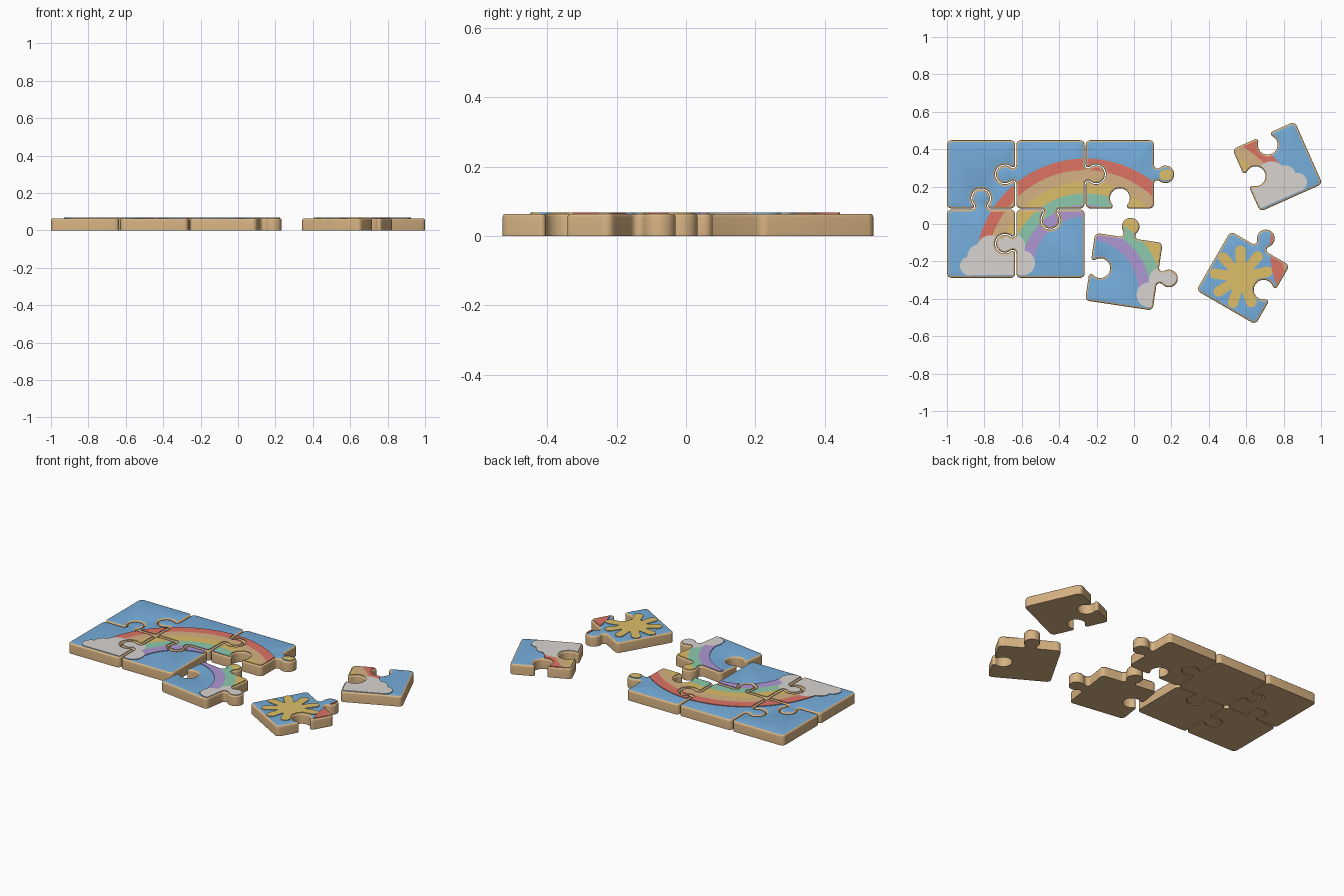
import bpy, bmesh, math
from mathutils import Vector, Matrix
from mathutils.geometry import delaunay_2d_cdt

if "Cube" in bpy.data.objects:
    bpy.data.objects.remove(bpy.data.objects["Cube"])

S = 0.371                      # cell size of the assembled puzzle
X0, Y0 = -1.003, -0.291        # lower left corner of the assembled puzzle
GAP, RIM, TOP, PRINT = 0.003, 0.009, 0.064, 0.004


def material(name, rgb):
    m = bpy.data.materials.new(name)
    lin = [((c / 255 + 0.055) / 1.055) ** 2.4 for c in rgb]
    m.diffuse_color = (*lin, 1)
    m.use_nodes = True
    m.node_tree.nodes["Principled BSDF"].inputs["Base Color"].default_value = m.diffuse_color
    return m


MATS = [material("wood", (214, 178, 130)), material("sky blue", (118, 174, 220)),
        material("red", (222, 116, 101)), material("yellow", (220, 190, 104)),
        material("green", (140, 202, 174)), material("purple", (174, 151, 212)),
        material("cloud white", (215, 212, 208))]
WOOD, BLUE, RED, YELLOW, GREEN, PURPLE, WHITE = range(7)


def arc(cx, cy, r, a0, a1, n):
    """n+1 points on an arc, angles in degrees."""
    return [(cx + r * math.cos(math.radians(a0 + (a1 - a0) * i / n)),
             cy + r * math.sin(math.radians(a0 + (a1 - a0) * i / n))) for i in range(n + 1)]


def circle(cx, cy, r, n=32):
    return arc(cx, cy, r, 0, 360, n)[:-1]


def picture():
    """The whole picture as (polygon, material); later ones lie on top."""
    regions = []
    # rainbow bands as nested half discs
    for i, mat in enumerate((RED, WOOD, YELLOW, GREEN, PURPLE, BLUE)):
        r, low = 0.59 - 0.062 * i, -0.243 - 0.003 * i
        dome = arc(-0.26, -0.24, r, 0, 180, 56)
        regions.append(([(-0.26 - r, low), (-0.26 + r, low)] + dome, mat))
    # clouds, mirrored about the rainbow's middle
    for m in (1, -1):
        for x, y, r in ((-0.62, -0.225, 0.05), (-0.505, -0.14, 0.08),
                        (-0.39, -0.12, 0.068), (-0.335, -0.208, 0.066), (-0.57, -0.17, 0.06)):
            regions.append((circle(-0.26 + m * x, y, r), WHITE))
        a, b = sorted((-0.26 + m * -0.62, -0.26 + m * -0.335))
        regions.append(([(a, -0.273), (b, -0.273), (b, -0.15), (a, -0.15)], WHITE))
    # sun with nine rounded rays
    sx, sy = 0.305, 0.268
    regions.append((circle(sx, sy, 0.082, 40), YELLOW))
    for k in range(9):
        a = math.radians(-178 + 40 * k)
        ray = [(0.03, 0.024), (0.03, -0.024)] + arc(0.142, 0, 0.028, -90, 90, 10)
        regions.append(([(sx + x * math.cos(a) - y * math.sin(a),
                          sy + x * math.sin(a) + y * math.cos(a)) for x, y in ray], YELLOW))
    return regions


def inside(p, poly):
    x, y = p
    hit = False
    x1, y1 = poly[-1]
    for x2, y2 in poly:
        if (y1 > y) != (y2 > y) and x < (x2 - x1) * (y - y1) / (y2 - y1) + x1:
            hit = not hit
        x1, y1 = x2, y2
    return hit


def knob(s):
    """Tab (s=1) or socket (s=-1) profile as (along, outward) points."""
    f, r, c = 0.016, 0.05, 0.058
    a = math.sqrt((f + r) ** 2 - (c - f) ** 2)
    phi = math.degrees(math.atan2(c - f, a))
    pts = arc(-a, f, f, -90, phi, 7)[:-1] + arc(0, c, r, 180 + phi, -phi, 28) \
        + arc(a, f, f, 180 - phi, 270, 7)[1:]
    return [(t, s * h) for t, h in pts]


def normals(pts):
    """Outward mitred normals of a counter-clockwise loop."""
    out = []
    for i, p in enumerate(pts):
        d1 = (p - pts[i - 1]).normalized()
        d2 = (pts[(i + 1) % len(pts)] - p).normalized()
        n = Vector((d1.y + d2.y, -d1.x - d2.x)).normalized()
        out.append(n / max(0.6, n.dot(Vector((d1.y, -d1.x)))))
    return out


def outline(tabs):
    """Top face outline; tabs are given as bottom, right, top, left."""
    h, r, pts = S / 2, 0.028, []
    for k, s in enumerate(tabs):
        side = [(t, -h - o) for t, o in (knob(s) if s else [])]
        side += arc(h - r, -h + r, r, -90, 0, 6)
        rot = Matrix.Rotation(k * math.pi / 2, 2)
        pts += [rot @ Vector(p) for p in side]
    return [p - n * (GAP + RIM) for p, n in zip(pts, normals(pts))]


REGIONS = picture()


def piece(name, col, row, tabs, loc=None, angle=0):
    centre = Vector((X0 + (col + 0.5) * S, Y0 + (row + 0.5) * S))
    rim = outline(tabs)
    # only the picture parts that reach this piece
    regions = []
    for poly, mat in REGIONS:
        pts = [Vector(p) - centre for p in poly]
        regions.append((pts, mat))
    verts, edges = [], []
    for loop in [rim] + [p for p, m in regions]:
        b, n = len(verts), len(loop)
        verts += loop
        edges += [(b + i, b + (i + 1) % n) for i in range(n)]
    cv, ce, cf = delaunay_2d_cdt(verts, edges, [], 0, 1e-6)[:3]

    # top surface cut along the picture
    bm = bmesh.new()
    bv, printed = {}, []
    for f in cf:
        mid = sum((cv[i] for i in f), Vector((0, 0))) / len(f)
        if not inside(mid, rim):
            continue
        mat, raised = BLUE, False
        for k in range(len(regions) - 1, -1, -1):
            if inside(mid, regions[k][0]):
                mat, raised = regions[k][1], regions[k][1] != BLUE
                break
        for i in f:
            if i not in bv:
                bv[i] = bm.verts.new((cv[i].x, cv[i].y, TOP))
        face = bm.faces.new([bv[i] for i in f])
        face.normal_update()
        if face.normal.z < 0:
            face.normal_flip()
        face.material_index = mat
        if raised:
            printed.append(face)

    # rounded rim, side wall and underside
    follow = {}
    for e in bm.edges:
        if e.is_boundary:
            lp = e.link_loops[0]
            follow[lp.vert] = lp.link_loop_next.vert
    start = next(iter(follow))
    loop, v = [start], follow[start]
    while v is not start and len(loop) <= len(follow):
        loop.append(v)
        v = follow[v]
    flat = [v.co.xy for v in loop]
    nrm, prev, n = normals(flat), loop, len(loop)
    for out, z in ((0.005, 0.0625), (0.008, 0.059), (RIM, 0.054), (RIM, 0)):
        ring = [bm.verts.new((*(p + d * out), z)) for p, d in zip(flat, nrm)]
        for i in range(n):
            j = (i + 1) % n
            bm.faces.new((prev[j], prev[i], ring[i], ring[j])).material_index = WOOD
        prev = ring
    bm.faces.new(list(reversed(prev))).material_index = WOOD

    # slightly raised print
    if printed:
        res = bmesh.ops.extrude_face_region(bm, geom=printed)
        new = [g for g in res["geom"] if isinstance(g, bmesh.types.BMVert)]
        bmesh.ops.translate(bm, verts=new, vec=(0, 0, PRINT))
        old = [f for f in printed if f.is_valid and max(v.co.z for v in f.verts) < TOP + PRINT / 2]
        if old:
            bmesh.ops.delete(bm, geom=old, context='FACES_ONLY')
    bmesh.ops.recalc_face_normals(bm, faces=bm.faces[:])
    for f in bm.faces:
        f.smooth = True
    me = bpy.data.meshes.new(name)
    bm.to_mesh(me)
    bm.free()
    for m in MATS:
        me.materials.append(m)
    me.set_sharp_from_angle(angle=math.radians(35))
    ob = bpy.data.objects.new(name, me)
    bpy.context.collection.objects.link(ob)
    ob.location = (*(loc or centre), 0)
    ob.rotation_euler.z = math.radians(angle)


# assembled pieces (tabs: bottom, right, top, left)
piece("piece_top_1", 0, 1, (-1, -1, 0, 0))
piece("piece_top_2", 1, 1, (1, 1, 0, 1))
piece("piece_top_3", 2, 1, (-1, 1, 0, -1))
piece("piece_bottom_1", 0, 0, (0, -1, 1, 0))
piece("piece_bottom_2", 1, 0, (0, 0, -1, 1))
# loose pieces
piece("piece_bottom_3", 2, 0, (0, 1, 1, -1), (-0.054, -0.255), -8.5)
piece("piece_sun", 3, 1, (1, 0, 0, -1), (0.583, -0.288), 150)
piece("piece_cloud", 3, 0, (0, 0, -1, -1), (0.767, 0.307), 24)
